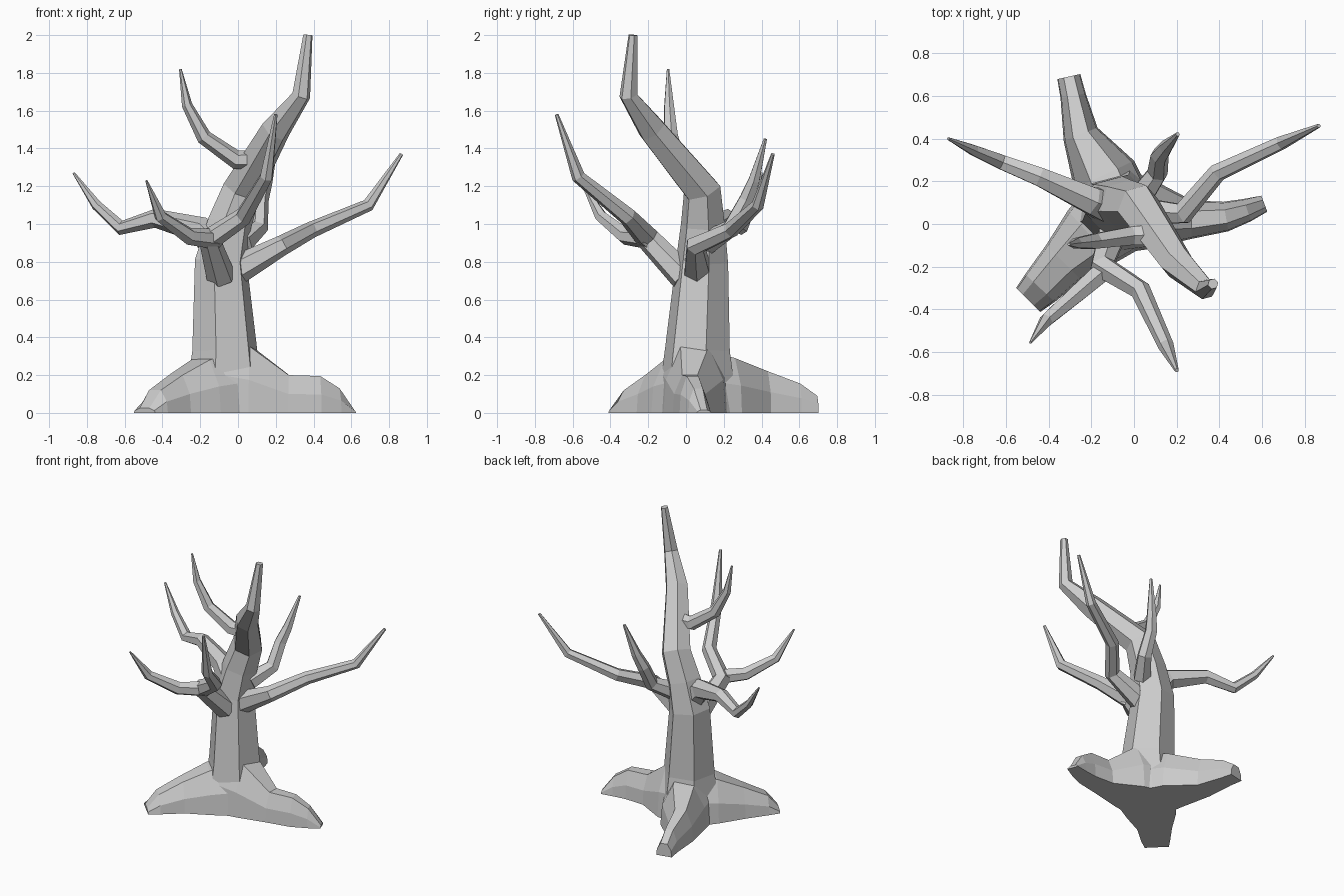
import bpy, math
from mathutils import Vector

if "Cube" in bpy.data.objects:
    bpy.data.objects.remove(bpy.data.objects["Cube"])


def make(name, rings):
    """Skin a list of equal-sized vertex rings and cap both ends."""
    n = len(rings[0])
    verts = [v for r in rings for v in r]
    faces = [tuple(reversed(range(n)))]
    for i in range(len(rings) - 1):
        for j in range(n):
            k = (j + 1) % n
            faces.append((i*n + j, i*n + k, (i+1)*n + k, (i+1)*n + j))
    faces.append(tuple(range((len(rings)-1)*n, len(rings)*n)))
    me = bpy.data.meshes.new(name)
    me.from_pydata(verts, [], faces)
    ob = bpy.data.objects.new(name, me)
    bpy.context.collection.objects.link(ob)
    return ob


def limb(name, path, sides=6, twist=0.0):
    """Tapered faceted tube along (x, y, z, radius) points."""
    pts = [Vector(p[:3]) for p in path]
    rings, u, prev = [], None, None
    for i, p in enumerate(pts):
        a = (p - pts[i-1]).normalized() if i else Vector()
        b = (pts[i+1] - p).normalized() if i < len(pts) - 1 else Vector()
        t = (a + b).normalized()
        if u is None:
            ref = Vector((1, 0, 0)) if abs(t.z) > 0.9 else Vector((0, 0, 1))
            u = (ref - t * ref.dot(t)).normalized()
        else:
            u = prev.rotation_difference(t) @ u
        prev = t
        w = t.cross(u)
        angs = [twist + math.tau * j / sides for j in range(sides)]
        rings.append([p + path[i][3] * (u*math.cos(s) + w*math.sin(s)) for s in angs])
    return make(name, rings)


def root(name, path):
    """Flat-bottomed root along (x, y, half_width, height) points."""
    section = [(1, 0), (.92, .5), (.45, 1), (-.45, 1), (-.92, .5), (-1, 0)]
    rings = []
    for i, (x, y, w, h) in enumerate(path):
        a, b = path[max(i-1, 0)], path[min(i+1, len(path)-1)]
        d = Vector((b[0]-a[0], b[1]-a[1], 0)).normalized()
        side = Vector((d.y, -d.x, 0))
        rings.append([Vector((x, y, h*q)) + side*w*p for p, q in section])
    return make(name, rings)


# Trunk, bending forward and right near the top
limb("trunk", [(-.07, .06, 0, .225), (-.07, .06, .33, .178), (-.09, .085, .8, .143),
               (-.045, .09, 1.0, .12), (.02, .085, 1.18, .105), (.2, -.18, 1.5, .08),
               (.335, -.305, 1.68, .05), (.37, -.28, 2.0, .025)],
     twist=math.radians(15))

# Branches
limb("right_branch", [(.0, .06, .76, .078), (.23, .05, .885, .054), (.39, .24, .97, .044),
                      (.69, .38, 1.1, .034), (.865, .46, 1.37, .01)])
limb("left_branch", [(-.09, .07, .85, .095), (-.2, .11, .97, .072), (-.44, .22, 1.03, .05),
                     (-.62, .29, .98, .039), (-.75, .345, 1.1, .028), (-.87, .4, 1.27, .007)])
limb("front_branch", [(-.09, -.01, .72, .078), (-.15, -.2, .92, .064), (.03, -.31, 1.04, .049),
                      (.15, -.57, 1.25, .037), (.2, -.685, 1.58, .01)])
limb("front_left_twig", [(-.11, -.19, .92, .055), (-.26, -.32, .935, .046),
                         (-.41, -.45, 1.04, .034), (-.485, -.555, 1.23, .006)])
limb("back_branch", [(.02, .11, .9, .065), (.11, .24, .98, .05), (.12, .32, 1.13, .043),
                     (.15, .36, 1.23, .034), (.205, .42, 1.45, .01)])
limb("upper_left_branch", [(.1, -.05, 1.34, .055), (-.01, -.055, 1.34, .05),
                           (-.18, -.08, 1.46, .041), (-.27, -.09, 1.63, .028),
                           (-.305, -.095, 1.82, .007)])

# Roots
root("right_root", [(-.08, .05, .19, .4), (.07, .045, .165, .35), (.27, .02, .09, .2),
                    (.43, .035, .07, .195), (.53, .065, .055, .13), (.61, .095, .04, .015)])
root("back_root", [(-.08, .06, .18, .34), (-.14, .23, .155, .29), (-.25, .42, .085, .22),
                   (-.285, .6, .06, .155), (-.305, .69, .055, .09)])
root("front_left_root", [(-.06, .06, .2, .33), (-.2, -.06, .165, .28), (-.33, -.18, .115, .2),
                         (-.44, -.3, .095, .12), (-.495, -.355, .08, .025)])
